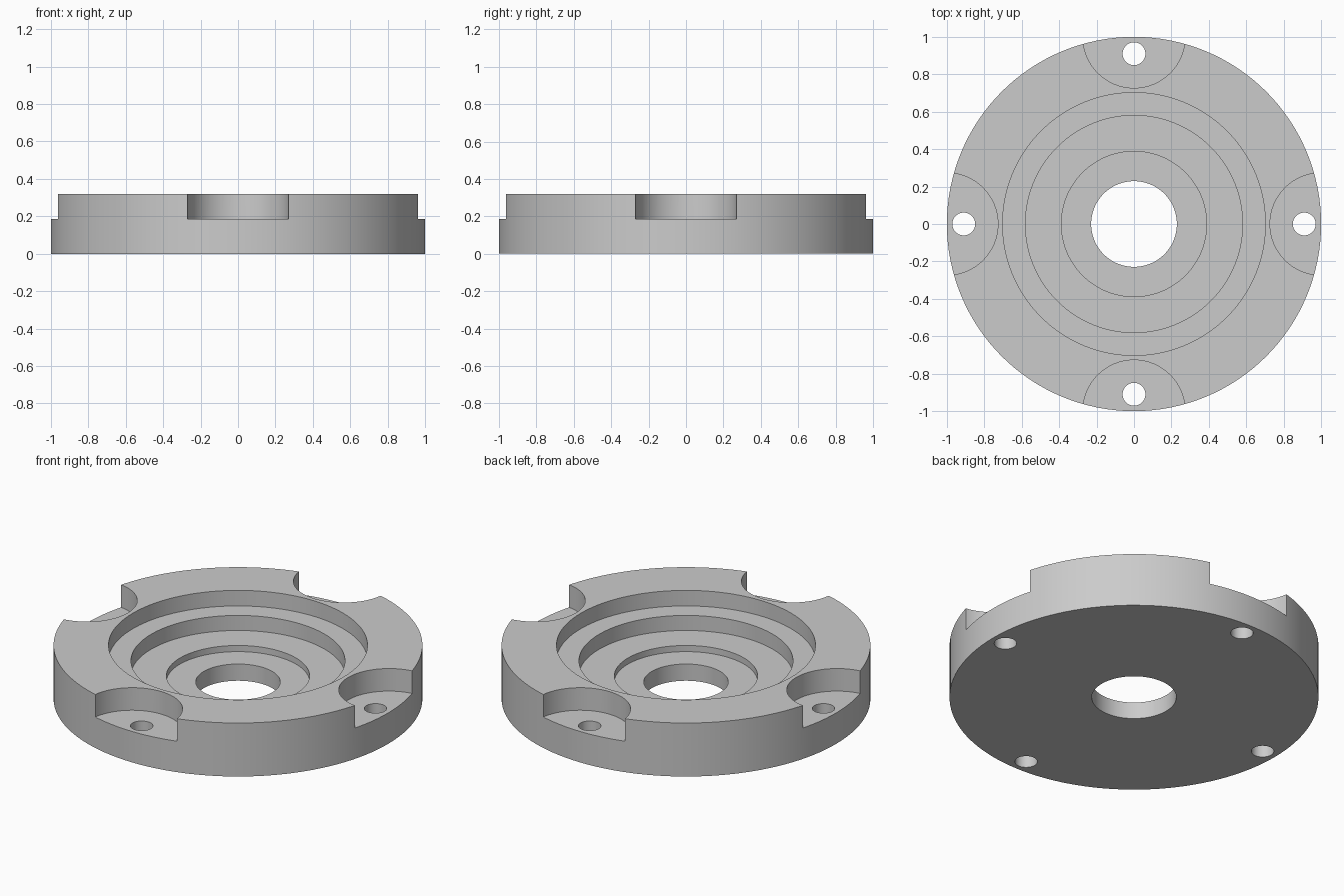
import bpy, bmesh, math

if "Cube" in bpy.data.objects:
    bpy.data.objects.remove(bpy.data.objects["Cube"])

SEG = 128
HEIGHT = 0.32

grey = bpy.data.materials.new("plain grey")
grey.diffuse_color = (0.6, 0.6, 0.6, 1)
grey.use_nodes = True
grey.node_tree.nodes["Principled BSDF"].inputs["Base Color"].default_value = grey.diffuse_color


def lathe(name, profile):
    """Revolve a closed (radius, z) profile around the z axis."""
    bm = bmesh.new()
    rings = []
    for i in range(SEG):
        a = 2 * math.pi * i / SEG
        rings.append([bm.verts.new((r * math.cos(a), r * math.sin(a), z)) for r, z in profile])
    n = len(profile)
    for i in range(SEG):
        p, q = rings[i], rings[(i + 1) % SEG]
        for j in range(n):
            k = (j + 1) % n
            bm.faces.new((p[j], q[j], q[k], p[k]))
    bmesh.ops.recalc_face_normals(bm, faces=bm.faces)
    mesh = bpy.data.meshes.new(name)
    bm.to_mesh(mesh)
    bm.free()
    obj = bpy.data.objects.new(name, mesh)
    bpy.context.collection.objects.link(obj)
    return obj


def cut_cylinder(target, radius, x, y, z0, z1, sides):
    """Subtract an upright cylinder from the target."""
    bpy.ops.mesh.primitive_cylinder_add(vertices=sides, radius=radius, depth=z1 - z0,
                                        location=(x, y, (z0 + z1) / 2))
    cutter = bpy.context.object
    cutter.hide_render = True
    bpy.context.view_layer.objects.active = target
    mod = target.modifiers.new("cut", 'BOOLEAN')
    mod.operation, mod.solver, mod.object = 'DIFFERENCE', 'EXACT', cutter
    bpy.ops.object.modifier_apply(modifier=mod.name)
    bpy.data.objects.remove(cutter)


# Flange body: outer disc with stepped recesses down to the centre bore
flange = lathe("flange_body", [
    (1.0, 0), (1.0, HEIGHT), (0.702, HEIGHT), (0.702, 0.227), (0.58, 0.227),
    (0.58, 0.137), (0.388, 0.137), (0.388, 0.1), (0.229, 0.1), (0.229, 0)])
flange.data.materials.append(grey)

# Four round edge pockets, each with a bolt hole
for i in range(4):
    a = i * math.pi / 2
    c, s = math.cos(a), math.sin(a)
    cut_cylinder(flange, 0.273, c, s, 0.185, 0.5, 96)
    cut_cylinder(flange, 0.061, 0.91 * c, 0.91 * s, -0.1, 0.4, 48)

# Smooth round walls, sharp rims
bpy.ops.object.select_all(action='DESELECT')
flange.select_set(True)
bpy.context.view_layer.objects.active = flange
bpy.ops.object.shade_smooth_by_angle(angle=math.radians(30))
